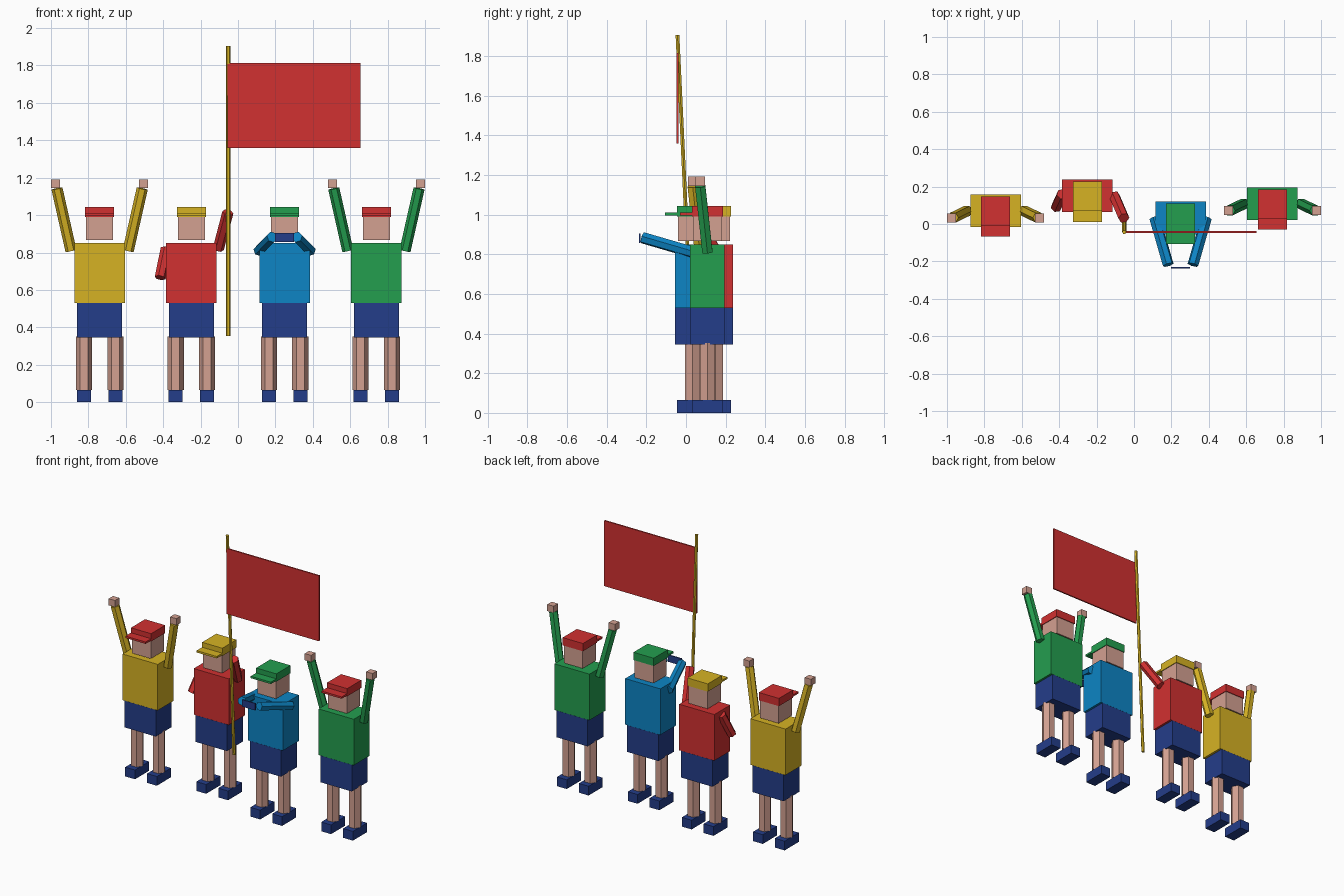
import bpy, bmesh
from math import pi
from mathutils import Matrix, Vector

cube = bpy.data.objects.get("Cube")
if cube:
    bpy.data.objects.remove(cube, do_unlink=True)


def linear(c):
    return c / 12.92 if c <= 0.04045 else ((c + 0.055) / 1.055) ** 2.4


def material(name, r, g, b):
    mat = bpy.data.materials.new(name)
    color = (linear(r), linear(g), linear(b), 1)
    mat.use_nodes = True
    mat.diffuse_color = color
    mat.node_tree.nodes["Principled BSDF"].inputs["Base Color"].default_value = color
    return mat


red = material("red", 0.82, 0.19, 0.19)
yellow = material("yellow", 0.84, 0.70, 0.14)
blue = material("blue", 0.05, 0.52, 0.77)
green = material("green", 0.14, 0.62, 0.31)
navy = material("navy", 0.14, 0.24, 0.54)
skin = material("skin", 0.83, 0.63, 0.57)


def finish(bm, name, mat):
    mesh = bpy.data.meshes.new(name)
    bm.to_mesh(mesh)
    bm.free()
    mesh.materials.append(mat)
    obj = bpy.data.objects.new(name, mesh)
    bpy.context.collection.objects.link(obj)
    return obj


def box(name, mat, center, size):
    bm = bmesh.new()
    bmesh.ops.create_cube(bm, size=1, matrix=Matrix.LocRotScale(Vector(center), None, Vector(size)))
    return finish(bm, name, mat)


def rod(name, mat, start, end, radius):
    """Six-sided rod between two points."""
    a, b = Vector(start), Vector(end)
    turn = Vector((0, 0, 1)).rotation_difference(b - a).to_matrix().to_4x4()
    bm = bmesh.new()
    bmesh.ops.create_cone(bm, cap_ends=True, segments=6, radius1=radius, radius2=radius,
                          depth=(b - a).length,
                          matrix=Matrix.Translation((a + b) / 2) @ turn @ Matrix.Rotation(pi / 2, 4, 'Z'))
    return finish(bm, name, mat)


ARM = 0.03


def raised_arms(who, x, y, shirt):
    for side, s in (("right", -1), ("left", 1)):
        rod(f"{who}_{side}_arm", shirt, (x + s * 0.153, y, 0.81), (x + s * 0.228, y - 0.036, 1.142), ARM)
        box(f"{who}_{side}_hand", skin, (x + s * 0.236, y - 0.037, 1.168), (0.048, 0.048, 0.046))


def flag_arms(who, x, y, shirt):
    rod(who + "_right_arm", shirt, (x - 0.135, y + 0.01, 0.82), (x - 0.167, y - 0.06, 0.665), ARM)
    rod(who + "_left_arm", shirt, (x + 0.144, y, 0.82), (x + 0.195, y - 0.118, 1.015), ARM)
    # Flag and its leaning pole
    rod("flag_pole", yellow, (-0.052, 0.03, 0.355), (-0.052, -0.043, 1.905), 0.011)
    box("flag", red, (0.3, -0.043, 1.587), (0.71, 0.01, 0.455))


def viewing_arms(who, x, y, shirt):
    for side, s in (("right", -1), ("left", 1)):
        rod(f"{who}_{side}_arm", shirt, (x + s * 0.138, y, 0.81), (x + s * 0.066, y - 0.25, 0.883), ARM)
    box("binoculars", navy, (x, y - 0.266, 0.88), (0.1, 0.008, 0.048))


def person(who, x, y, shirt, hat, arms):
    # Legs and shoes
    for side, s in (("right", -1), ("left", 1)):
        leg_x = x + s * 0.084
        box(f"{who}_{side}_shoe", navy, (leg_x, y, 0.032), (0.075, 0.155, 0.064))
        rod(f"{who}_{side}_leg", skin, (leg_x, y, 0.064), (leg_x, y, 0.352), 0.043)
    # Body and head
    box(who + "_shorts", navy, (x, y, 0.437), (0.24, 0.174, 0.185))
    box(who + "_shirt", shirt, (x, y, 0.69), (0.27, 0.174, 0.32))
    box(who + "_head", skin, (x, y, 0.93), (0.145, 0.145, 0.126))
    # Cap with a flat brim
    box(who + "_cap", hat, (x, y, 1.017), (0.155, 0.155, 0.054))
    box(who + "_cap_brim", hat, (x, y - 0.107, 1.003), (0.155, 0.062, 0.013))
    arms(who, x, y, shirt)


person("cheering_fan", -0.74, 0.07, yellow, red, raised_arms)
person("flag_bearer", -0.249, 0.15, red, yellow, flag_arms)
person("watcher", 0.249, 0.032, blue, green, viewing_arms)
person("second_cheering_fan", 0.74, 0.108, green, red, raised_arms)
